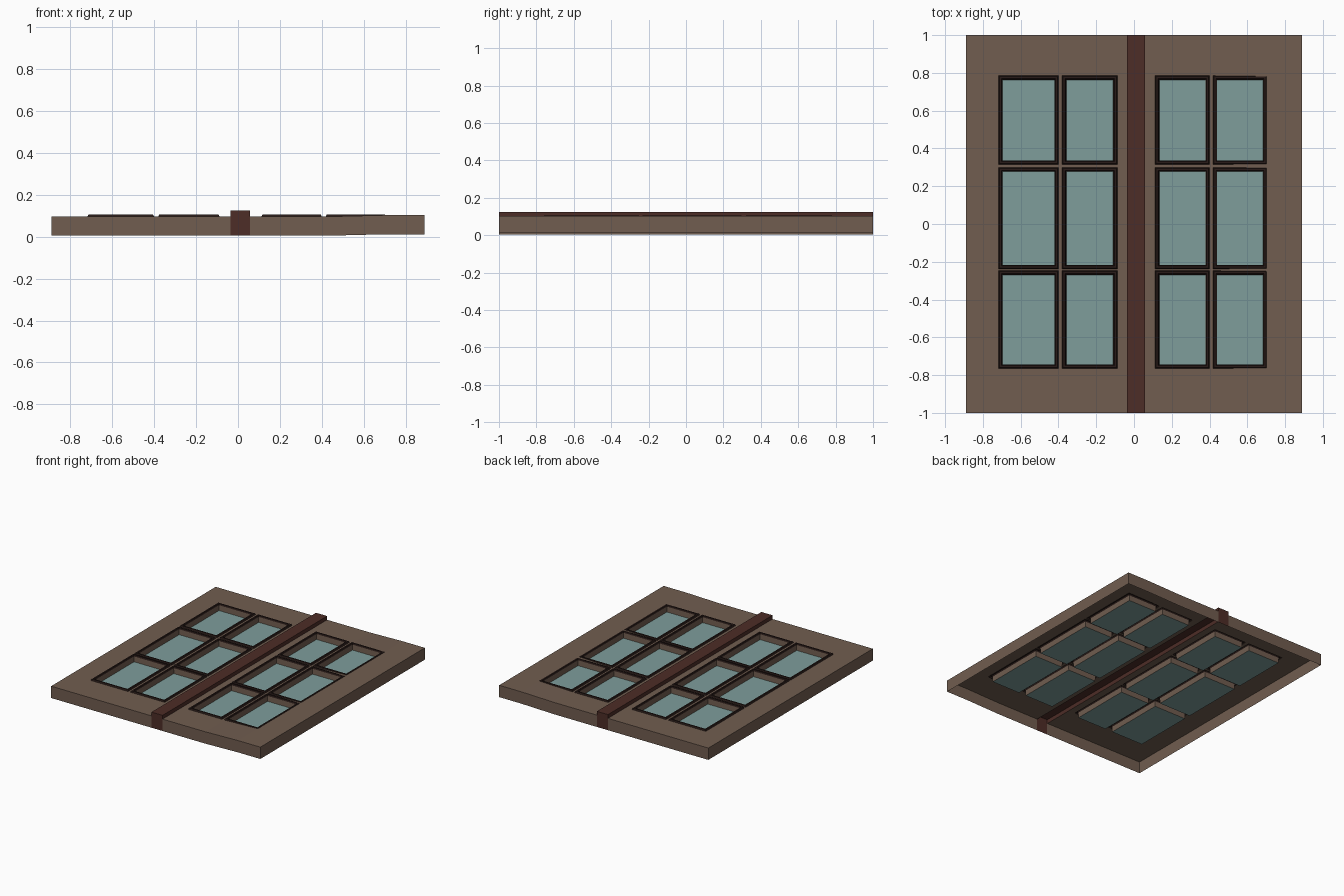
import bpy, bmesh

if "Cube" in bpy.data.objects:
    bpy.data.objects.remove(bpy.data.objects["Cube"])

COLS_L = [(-0.718, -0.40), (-0.38, -0.088)]
COLS_R = [(0.112, 0.40), (0.418, 0.705)]
ROWS = [(-0.765, -0.247), (-0.238, 0.30), (0.315, 0.785)]
X0, X1, BAR0, BAR1 = -0.89, 0.89, -0.036, 0.058
TOP, BOTTOM, GLASS = 0.095, 0.004, 0.055
RIM = 0.02


def material(name, rgb):
    m = bpy.data.materials.new(name)
    m.diffuse_color = (*rgb, 1)
    m.use_nodes = True
    m.node_tree.nodes["Principled BSDF"].inputs["Base Color"].default_value = m.diffuse_color
    return m


WOOD = material("brown_wood", (0.165, 0.11, 0.08))
BAR = material("red_brown_wood", (0.075, 0.026, 0.02))
DARK = material("dark_trim", (0.022, 0.011, 0.009))
PANE = material("blue_green_glass", (0.21, 0.34, 0.33))


def finish(bm, name, mat, normals=False):
    bmesh.ops.remove_doubles(bm, verts=bm.verts[:], dist=1e-5)
    if normals:
        bmesh.ops.recalc_face_normals(bm, faces=bm.faces[:])
    me = bpy.data.meshes.new(name)
    bm.to_mesh(me)
    bm.free()
    me.materials.append(mat)
    ob = bpy.data.objects.new(name, me)
    bpy.context.collection.objects.link(ob)


def quad(bm, *pts):
    bm.faces.new([bm.verts.new(p) for p in pts])


def lift(x):
    # the right-hand edge sits slightly higher than the left
    return 0.007 * min(1, max(0, (x - 0.42) / 0.26))


def loop(x, y, inset, z):
    a, b, c, d = x[0] + inset, x[1] - inset, y[0] + inset, y[1] - inset
    return [(a, c, z), (b, c, z), (b, d, z), (a, d, z)]


def bridge(bm, loops):
    for lo, hi in zip(loops, loops[1:]):
        for i in range(4):
            j = (i + 1) % 4
            quad(bm, lo[i], lo[j], hi[j], hi[i])


# Door leaves: thin sheets with window holes and skirts, open underneath
def leaf(name, xa, xb, cols, outer):
    bm = bmesh.new()
    hx = [(a + 0.005, b - 0.005) for a, b in cols]
    hy = [(a + 0.003, b - 0.003) for a, b in ROWS]
    xs = sorted([xa, xb] + [v for h in hx for v in h])
    ys = sorted([-1, 1] + [v for h in hy for v in h])
    for i, (a, b) in enumerate(zip(xs, xs[1:])):
        la, lb = lift(a), lift(b)
        for j, (c, d) in enumerate(zip(ys, ys[1:])):
            if i % 2 and j % 2:
                continue
            quad(bm, (a, c, TOP + la), (b, c, TOP + lb), (b, d, TOP + lb), (a, d, TOP + la))
        quad(bm, (a, -1, BOTTOM + la), (b, -1, BOTTOM + lb), (b, -1, TOP + lb), (a, -1, TOP + la))
        quad(bm, (b, 1, BOTTOM + lb), (a, 1, BOTTOM + la), (a, 1, TOP + la), (b, 1, TOP + lb))
    s = 1 if outer > 0 else -1
    lo = lift(outer)
    quad(bm, (outer, -s, BOTTOM + lo), (outer, s, BOTTOM + lo),
         (outer, s, TOP + lo), (outer, -s, TOP + lo))
    finish(bm, name, WOOD)


leaf("left_leaf", X0, BAR0, COLS_L, X0)
leaf("right_leaf", BAR1, X1, COLS_R, X1)

# Centre bar: inverted channel whose ends reach the bottom
bm = bmesh.new()
H, S = 0.124, 0.093
quad(bm, (BAR0, -1, H), (BAR1, -1, H), (BAR1, 1, H), (BAR0, 1, H))
quad(bm, (BAR1, -1, S), (BAR1, 1, S), (BAR1, 1, H), (BAR1, -1, H))
quad(bm, (BAR0, 1, S), (BAR0, -1, S), (BAR0, -1, H), (BAR0, 1, H))
quad(bm, (BAR0, -1, BOTTOM), (BAR1, -1, BOTTOM), (BAR1, -1, H), (BAR0, -1, H))
quad(bm, (BAR1, 1, BOTTOM), (BAR0, 1, BOTTOM), (BAR0, 1, H), (BAR1, 1, H))
finish(bm, "centre_bar", BAR)

# Windows: raised dark trim, recessed wooden reveal and a pane each
n = 0
for x in COLS_L + COLS_R:
    for y in ROWS:
        n += 1
        bm = bmesh.new()
        bridge(bm, [loop(x, y, 0, TOP), loop(x, y, 0.005, 0.105),
                    loop(x, y, RIM - 0.004, 0.105), loop(x, y, RIM, TOP)])
        finish(bm, f"window_trim_{n}", DARK)
        bm = bmesh.new()
        bridge(bm, [loop(x, y, RIM, TOP), loop(x, y, RIM + 0.002, GLASS)])
        finish(bm, f"window_reveal_{n}", WOOD)
        bm = bmesh.new()
        quad(bm, *loop(x, y, RIM + 0.002, GLASS))
        finish(bm, f"window_pane_{n}", PANE)
